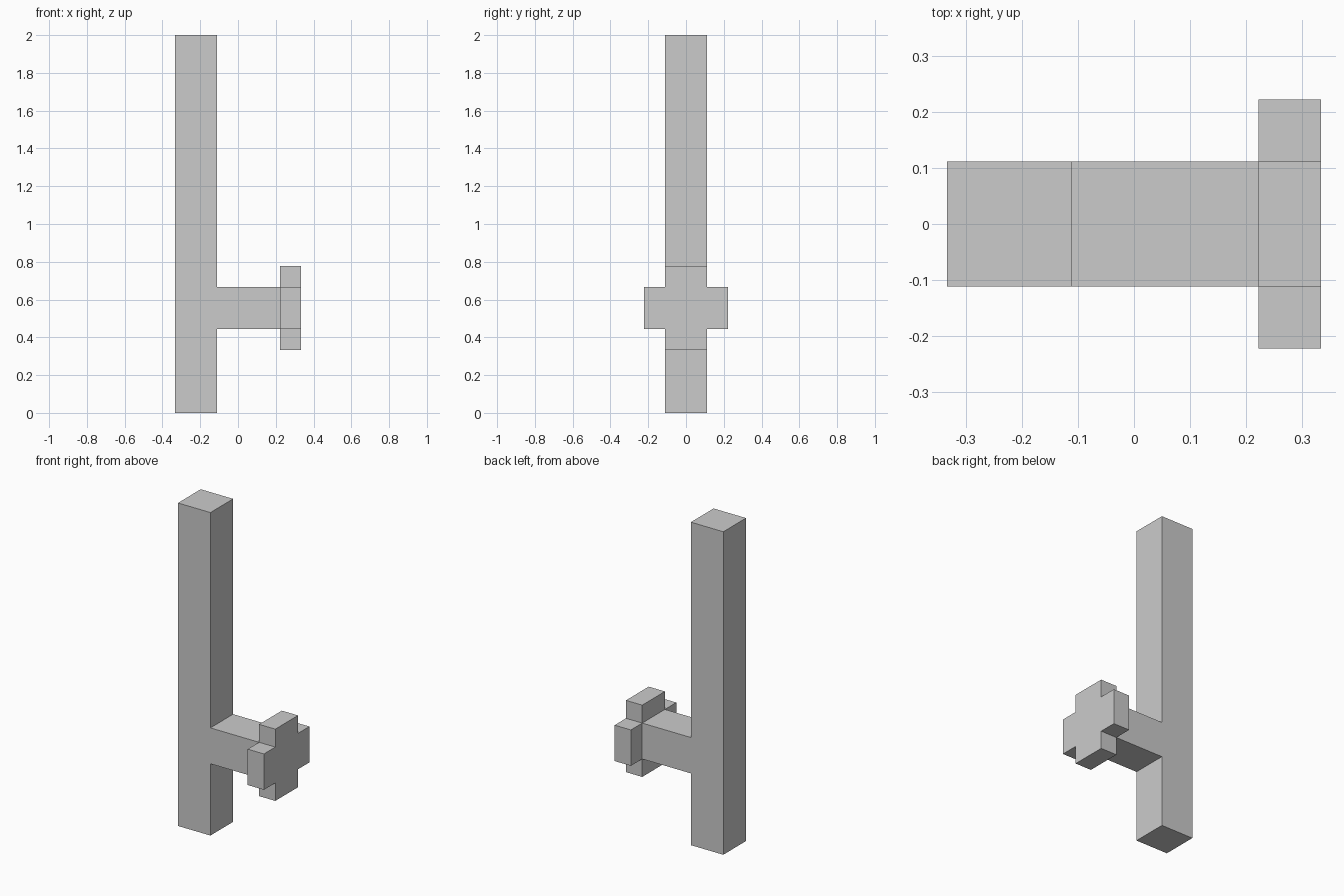
import bpy, bmesh, math
from mathutils import Vector, Matrix

if "Cube" in bpy.data.objects:
    bpy.data.objects.remove(bpy.data.objects["Cube"])

U = 1 / 9  # module all sizes are built on


def face_at(bm, point):
    """Face whose centre lies at the point."""
    return min(bm.faces, key=lambda f: (f.calc_center_median() - Vector(point)).length)


def pull(bm, point, offset):
    """Extrude the face centred at point by offset."""
    new = bmesh.ops.extrude_discrete_faces(bm, faces=[face_at(bm, point)])["faces"][0]
    bmesh.ops.translate(bm, verts=list(new.verts), vec=offset)


bm = bmesh.new()

# Post: foot block, then arm-height block, then the long upper part
bmesh.ops.create_cube(bm, size=1, matrix=Matrix.Translation((-2 * U, 0, 2 * U))
                      @ Matrix.Diagonal((2 * U, 2 * U, 4 * U, 1)))
pull(bm, (-2 * U, 0, 4 * U), (0, 0, 2 * U))
pull(bm, (-2 * U, 0, 6 * U), (0, 0, 12 * U))

# Arm, then the hub at its end
pull(bm, (-U, 0, 5 * U), (3 * U, 0, 0))
pull(bm, (2 * U, 0, 5 * U), (U, 0, 0))

# Four lobes of the cross-shaped end plate
for i in range(4):
    a = i * math.pi / 2
    d = Vector((0, round(math.cos(a)), round(math.sin(a)))) * U
    pull(bm, Vector((2.5 * U, 0, 5 * U)) + d, d)

# Merge flat areas into single faces
bmesh.ops.dissolve_limit(bm, angle_limit=0.01, verts=bm.verts[:], edges=bm.edges[:])
bmesh.ops.recalc_face_normals(bm, faces=bm.faces[:])
mesh = bpy.data.meshes.new("post_with_side_arm")
bm.to_mesh(mesh)
bm.free()
bpy.context.collection.objects.link(bpy.data.objects.new("post_with_side_arm", mesh))
